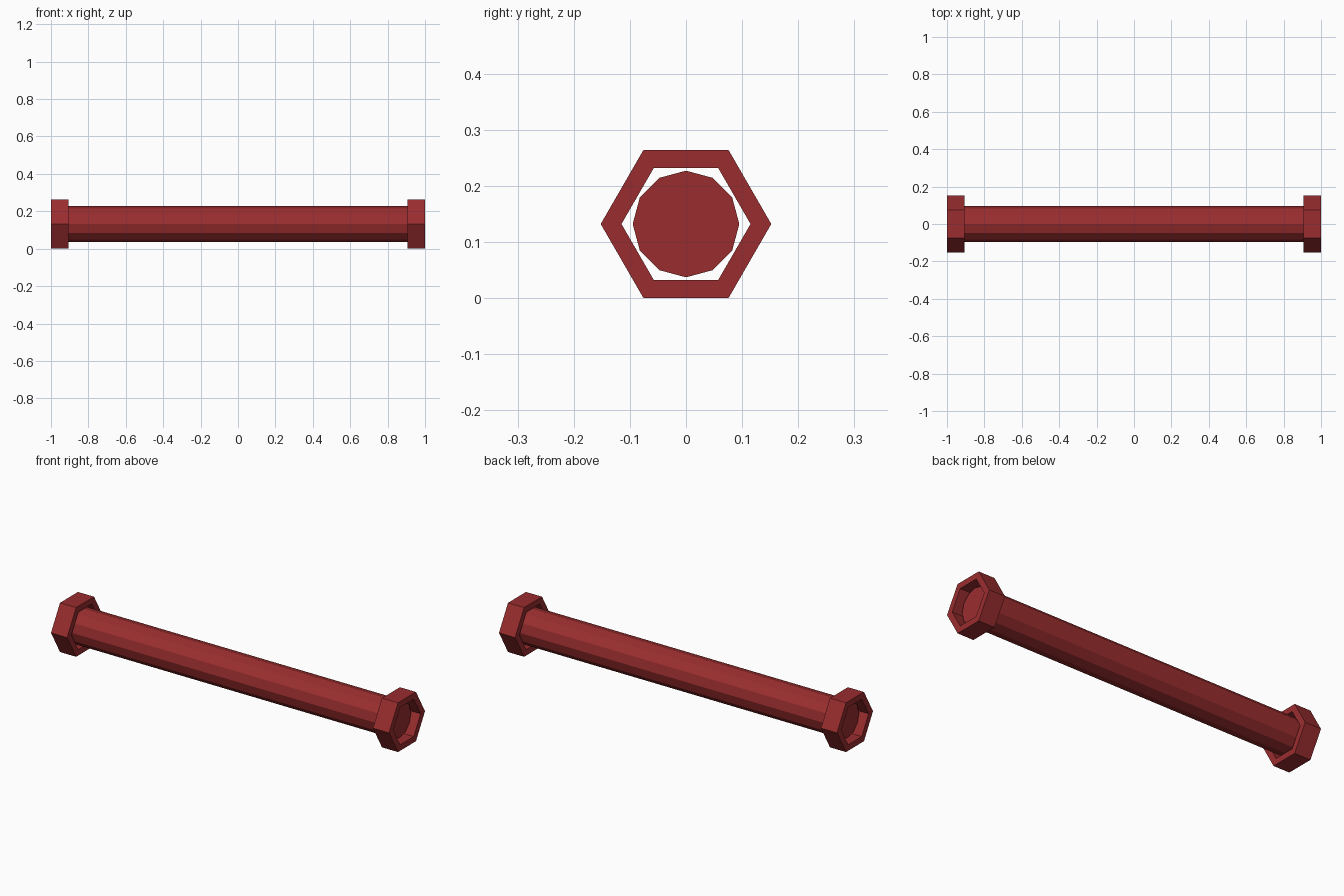
import bpy, bmesh
from math import cos, sin, pi

if "Cube" in bpy.data.objects:
    bpy.data.objects.remove(bpy.data.objects["Cube"])

CZ = 0.132            # axis height
mat = bpy.data.materials.new("dark_red")
mat.diffuse_color = (0.32, 0.026, 0.028, 1)
mat.use_nodes = True
mat.node_tree.nodes["Principled BSDF"].inputs["Base Color"].default_value = mat.diffuse_color


def make(name, bm):
    bmesh.ops.recalc_face_normals(bm, faces=bm.faces)
    mesh = bpy.data.meshes.new(name)
    bm.to_mesh(mesh)
    bm.free()
    mesh.materials.append(mat)
    ob = bpy.data.objects.new(name, mesh)
    ob.location.z = CZ
    bpy.context.collection.objects.link(ob)


def loop(bm, x, r, n):
    return [bm.verts.new((x, r * cos(2 * pi * i / n), r * sin(2 * pi * i / n))) for i in range(n)]


def bridge(bm, a, b):
    n = len(a)
    for i in range(n):
        j = (i + 1) % n
        bm.faces.new((a[i], a[j], b[j], b[i]))


# Twelve-sided rod, ends recessed inside the collars
bm = bmesh.new()
ends = [loop(bm, x, 0.095, 12) for x in (-0.957, 0.957)]
bridge(bm, *ends)
for e in ends:
    bm.faces.new(e)
make("rod", bm)

# Open hexagonal collars at both ends
for side, s in (("left", -1), ("right", 1)):
    bm = bmesh.new()
    section = [(0.905, 0.152), (1.0, 0.152), (1.0, 0.115), (0.905, 0.115)]
    rings = [loop(bm, s * x, r, 6) for x, r in section]
    for k in range(4):
        bridge(bm, rings[k], rings[(k + 1) % 4])
    make(side + "_hex_collar", bm)
